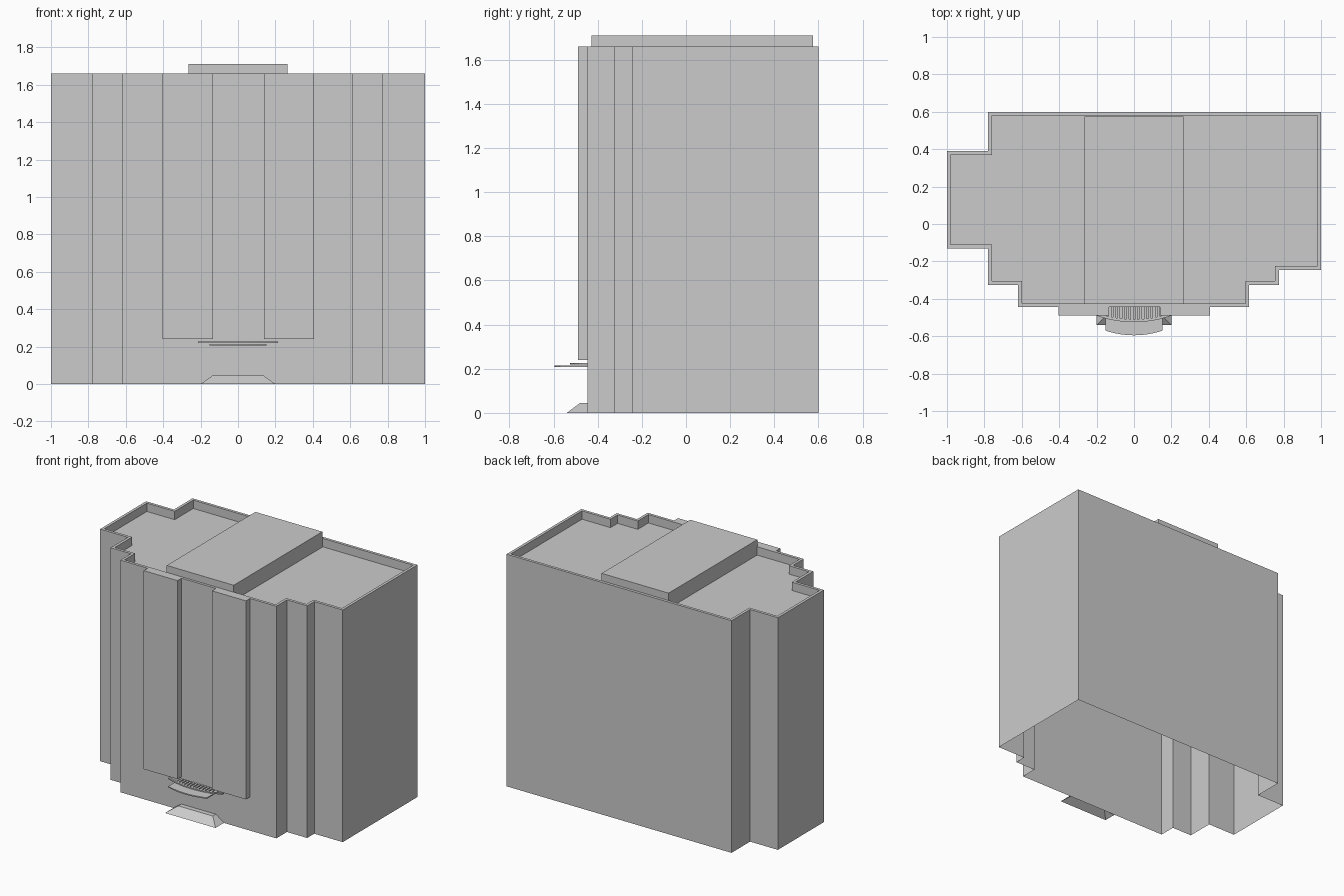
import bpy, bmesh
from mathutils import Vector

if "Cube" in bpy.data.objects:
    bpy.data.objects.remove(bpy.data.objects["Cube"])


def make_object(name, bm):
    bm.normal_update()
    mesh = bpy.data.meshes.new(name)
    bm.to_mesh(mesh)
    bm.free()
    obj = bpy.data.objects.new(name, mesh)
    bpy.context.collection.objects.link(obj)
    return obj


def ring(bm, pts, z):
    return [bm.verts.new((x, y, z)) for x, y in pts]


def bridge(bm, a, b):
    n = len(a)
    for i in range(n):
        bm.faces.new((a[i], a[(i + 1) % n], b[(i + 1) % n], b[i]))


def prism(name, pts, z0, z1):
    # Closed extrusion of a counter-clockwise outline
    bm = bmesh.new()
    low, high = ring(bm, pts, z0), ring(bm, pts, z1)
    bridge(bm, low, high)
    bm.faces.new(low[::-1])
    bm.faces.new(high)
    return make_object(name, bm)


def box(name, x0, x1, y0, y1, z0, z1):
    return prism(name, [(x0, y0), (x1, y0), (x1, y1), (x0, y1)], z0, z1)


def inset(pts, d):
    # Inset of a right-angled counter-clockwise outline
    out = []
    for i, p in enumerate(pts):
        a = (Vector(p) - Vector(pts[i - 1])).normalized()
        b = (Vector(pts[(i + 1) % len(pts)]) - Vector(p)).normalized()
        out.append((p[0] - (a.y + b.y) * d, p[1] + (a.x + b.x) * d))
    return out


def arc(half, y_end, y_mid, n=12):
    # Shallow bow running from left to right
    return [(half * t, y_mid + (y_end - y_mid) * t * t)
            for t in (2 * i / n - 1 for i in range(n + 1))]


WALL = -0.445

# Tower shell with stepped plan, parapet and sunken roof, open underneath
plan = [(-0.62, WALL), (0.615, WALL), (0.615, -0.325), (0.775, -0.325),
        (0.775, -0.245), (1, -0.245), (1, 0.6), (-0.78, 0.6), (-0.78, 0.39),
        (-1, 0.39), (-1, -0.13), (-0.78, -0.13), (-0.78, -0.325), (-0.62, -0.325)]
inner = inset(plan, 0.02)
bm = bmesh.new()
rings = [ring(bm, plan, 0), ring(bm, plan, 1.66), ring(bm, inner, 1.66), ring(bm, inner, 1.60)]
for lower, upper in zip(rings, rings[1:]):
    bridge(bm, lower, upper)
bm.faces.new(rings[-1])
make_object("tower_shell", bm)

# Rooftop plant block
box("roof_block", -0.265, 0.265, -0.427, 0.575, 1.60, 1.71)

# Raised facade bays
for side, x0, x1 in (("left", -0.403, -0.135), ("right", 0.138, 0.406)):
    box("facade_bay_" + side, x0, x1, -0.49, WALL, 0.24, 1.66)

# Bowed entrance canopy, a lower plate under a wider band
prism("canopy_plate", arc(0.153, -0.57, -0.595) + [(0.153, WALL), (-0.153, WALL)], 0.207, 0.215)
band = arc(0.213, -0.485, -0.525)
band_back = [(x, y + 0.015) for x, y in band][::-1]
prism("canopy_band", band + band_back, 0.219, 0.227)

# Canopy slats
for i in range(12):
    x = -0.128 + i * 0.0235
    box(f"canopy_slat_{i + 1}", x - 0.007, x + 0.007, -0.51, WALL, 0.219, 0.227)

# Entrance ramp with sloped sides, open underneath
bm = bmesh.new()
low = ring(bm, [(-0.2, -0.54), (0.2, -0.54), (0.2, WALL), (-0.2, WALL)], 0)
high = ring(bm, [(-0.137, -0.48), (0.137, -0.48), (0.137, WALL), (-0.137, WALL)], 0.045)
bridge(bm, low, high)
bm.faces.new(high)
make_object("entrance_ramp", bm)
